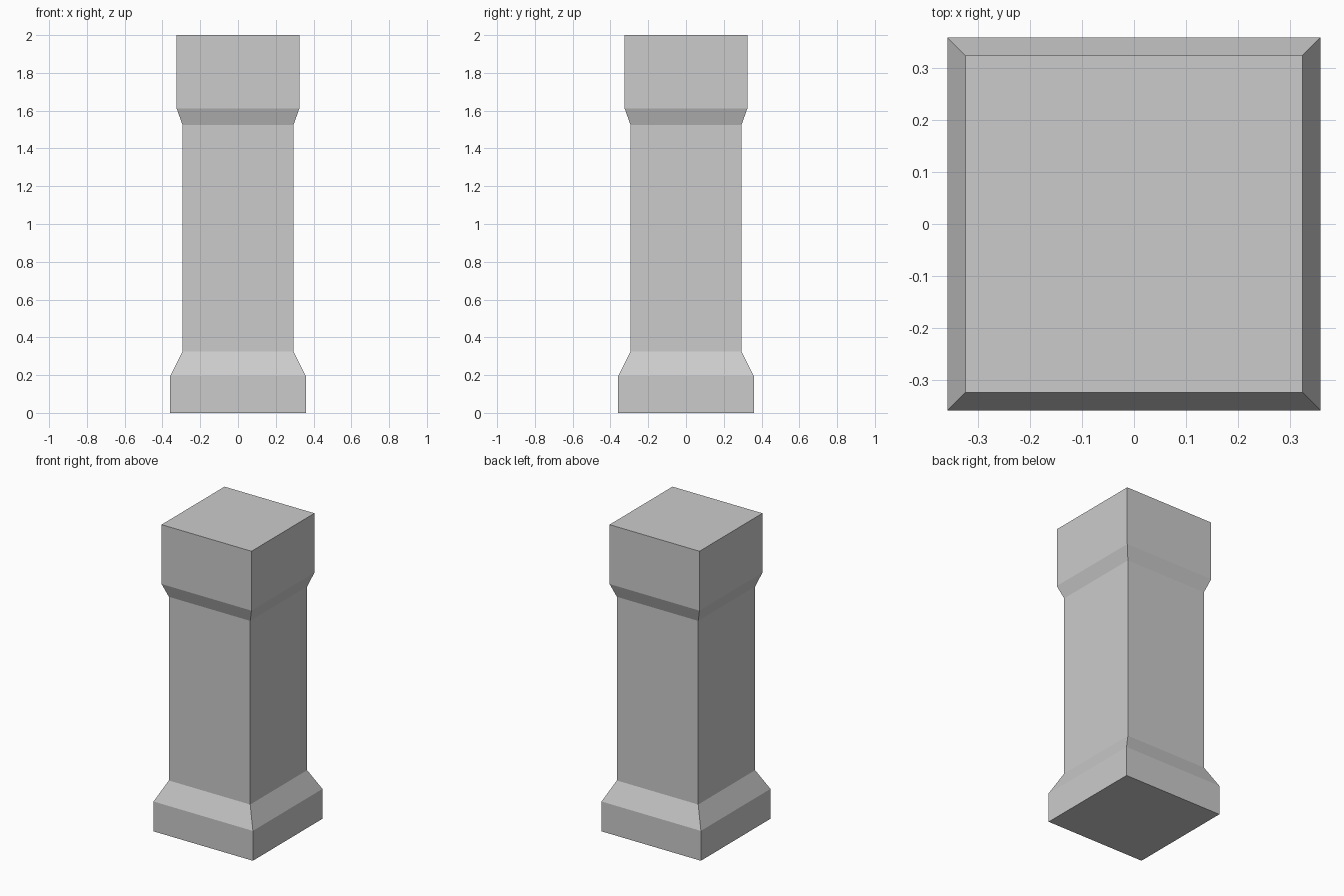
import bpy, bmesh

if "Cube" in bpy.data.objects:
    bpy.data.objects.remove(bpy.data.objects["Cube"])

# Square pillar profile: (half width, height), from bottom to top
PROFILE = [
    (0.359, 0.0), (0.359, 0.195),    # plinth
    (0.294, 0.325), (0.294, 1.525),  # shaft
    (0.325, 1.612), (0.325, 2.0),    # capital
]


def square_loft(name, profile):
    bm = bmesh.new()
    rings = [[bm.verts.new((sx * r, sy * r, z))
              for sx, sy in ((-1, -1), (1, -1), (1, 1), (-1, 1))]
             for r, z in profile]
    # Side walls
    for low, high in zip(rings, rings[1:]):
        for i in range(4):
            j = (i + 1) % 4
            bm.faces.new((low[i], low[j], high[j], high[i]))
    # Bottom and top caps
    bm.faces.new(rings[0][::-1])
    bm.faces.new(rings[-1])
    mesh = bpy.data.meshes.new(name)
    bm.to_mesh(mesh)
    bm.free()
    obj = bpy.data.objects.new(name, mesh)
    bpy.context.collection.objects.link(obj)
    return obj


square_loft("pillar", PROFILE)
